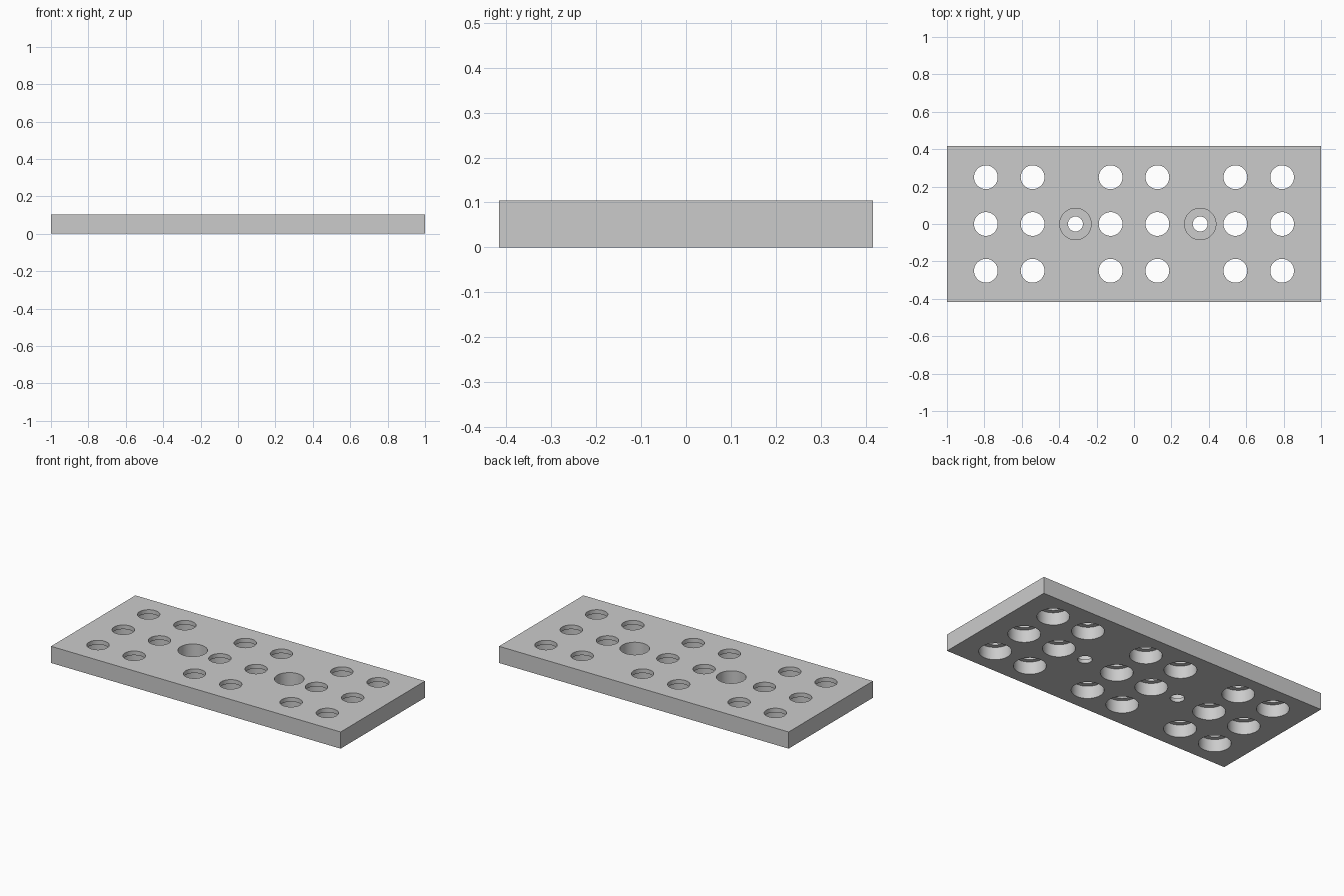
import bpy
import bmesh
from math import cos, sin, pi, radians

LENGTH, WIDTH, HEIGHT = 2.0, 0.832, 0.104
SEGMENTS = 48

cube = bpy.data.objects.get("Cube")
if cube:
    bpy.data.objects.remove(cube, do_unlink=True)

grey = bpy.data.materials.new("plain grey")
grey.use_nodes = True
colour = (0.6, 0.6, 0.6, 1)
grey.diffuse_color = colour
grey.node_tree.nodes["Principled BSDF"].inputs["Base Color"].default_value = colour


def make_object(name, bm):
    bmesh.ops.recalc_face_normals(bm, faces=bm.faces)
    mesh = bpy.data.meshes.new(name)
    bm.to_mesh(mesh)
    bm.free()
    mesh.materials.append(grey)
    obj = bpy.data.objects.new(name, mesh)
    bpy.context.collection.objects.link(obj)
    return obj


def add_stepped_pin(bm, x, y, low_radius, high_radius, step):
    """Closed round solid, changing radius at height step."""
    profile = [(low_radius, -0.05), (low_radius, step),
               (high_radius, step), (high_radius, HEIGHT + 0.05)]
    rings = []
    for r, z in profile:
        rings.append([bm.verts.new((x + r * cos(2 * pi * i / SEGMENTS),
                                    y + r * sin(2 * pi * i / SEGMENTS), z))
                      for i in range(SEGMENTS)])
    for a, b in zip(rings, rings[1:]):
        for i in range(SEGMENTS):
            j = (i + 1) % SEGMENTS
            bm.faces.new((a[i], a[j], b[j], b[i]))
    bm.faces.new(rings[0][::-1])
    bm.faces.new(rings[-1])


# Flat rectangular plate
bm = bmesh.new()
bmesh.ops.create_cube(bm, size=1)
for v in bm.verts:
    v.co = (v.co.x * LENGTH, v.co.y * WIDTH, (v.co.z + 0.5) * HEIGHT)
plate = make_object("drilled_plate", bm)

# Cutter for all the holes
bm = bmesh.new()
# Grid of holes, widened from below
for x in (0.125, 0.542, 0.792):
    for side in (-1, 1):
        for y in (-0.25, 0, 0.25):
            add_stepped_pin(bm, side * x, y, 0.091, 0.0635, 0.078)
# Two screw holes, widened from above
for x in (-0.313, 0.354):
    add_stepped_pin(bm, x, 0, 0.04, 0.084, 0.023)
cutter = make_object("hole_cutter", bm)
cutter.hide_render = True

# Cut the holes and keep the rims sharp
bpy.context.view_layer.objects.active = plate
plate.select_set(True)
cutter.select_set(False)
cut = plate.modifiers.new("holes", 'BOOLEAN')
cut.operation = 'DIFFERENCE'
cut.solver = 'EXACT'
cut.object = cutter
bpy.ops.object.modifier_apply(modifier=cut.name)
bpy.data.objects.remove(cutter, do_unlink=True)
bpy.ops.object.shade_smooth_by_angle(angle=radians(30))
